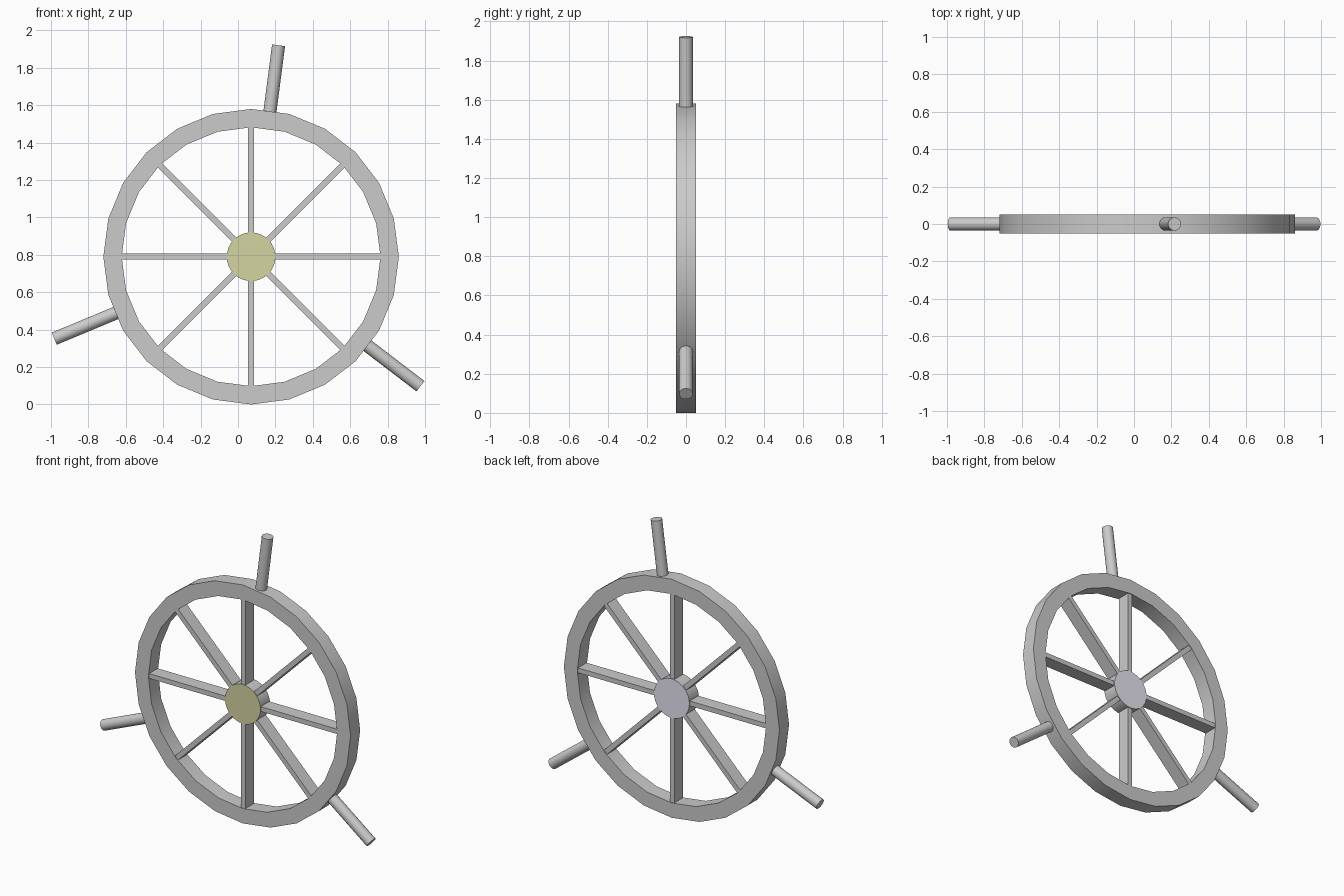
import bpy, bmesh, math
from mathutils import Matrix, Vector

if "Cube" in bpy.data.objects:
    bpy.data.objects.remove(bpy.data.objects["Cube"])

C = Vector((0.07, 0, 0.79))          # wheel centre
R_OUT, R_IN, HALF = 0.79, 0.692, 0.05
HUB_R = 0.13


def finish(name, bm, smooth=True):
    bmesh.ops.recalc_face_normals(bm, faces=bm.faces)
    me = bpy.data.meshes.new(name)
    bm.to_mesh(me)
    bm.free()
    ob = bpy.data.objects.new(name, me)
    bpy.context.collection.objects.link(ob)
    if smooth:
        bpy.ops.object.select_all(action='DESELECT')
        ob.select_set(True)
        bpy.context.view_layer.objects.active = ob
        bpy.ops.object.shade_smooth_by_angle(angle=math.radians(30))
    return ob


def material(name, color):
    m = bpy.data.materials.new(name)
    m.diffuse_color = color
    m.use_nodes = True
    m.node_tree.nodes["Principled BSDF"].inputs["Base Color"].default_value = m.diffuse_color
    return m


def radial(angle, r):
    """Move an x-aligned part out to radius r, then turn it about the hub."""
    return (Matrix.Translation(C) @ Matrix.Rotation(-angle, 4, 'Y')
            @ Matrix.Translation((r, 0, 0)))


# rim: rectangular section spun into a 24-sided ring
bm = bmesh.new()
section = [(R_IN, -HALF), (R_OUT, -HALF), (R_OUT, HALF), (R_IN, HALF)]
verts = [bm.verts.new(C + Vector((r, y, 0))) for r, y in section]
edges = [bm.edges.new((verts[i], verts[(i + 1) % 4])) for i in range(4)]
bmesh.ops.spin(bm, geom=verts + edges, cent=C, axis=(0, 1, 0),
               angle=math.tau, steps=24, use_merge=True)
bmesh.ops.remove_doubles(bm, verts=bm.verts, dist=1e-4)
finish("rim", bm)

# eight flat spokes from hub to rim
for i in range(8):
    bm = bmesh.new()
    a, b = HUB_R - 0.01, R_IN + 0.005
    m = radial(i * math.tau / 8, (a + b) / 2) @ Matrix.Diagonal((b - a, 0.09, 0.032, 1))
    bmesh.ops.create_cube(bm, size=1, matrix=m)
    finish(f"spoke_{i + 1}", bm, smooth=False)

# hub: grey barrel, olive front cap, pale lavender back cap
bm = bmesh.new()
bmesh.ops.create_cone(bm, cap_ends=True, segments=32, radius1=HUB_R, radius2=HUB_R,
                      depth=2 * HALF,
                      matrix=Matrix.Translation(C) @ Matrix.Rotation(math.pi / 2, 4, 'X'))
hub = finish("hub", bm)
for m in (material("hub_grey", (0.8, 0.8, 0.8, 1)),
          material("cap_olive", (0.66, 0.66, 0.36, 1)),
          material("cap_lavender", (0.8, 0.78, 0.88, 1))):
    hub.data.materials.append(m)
for p in hub.data.polygons:
    if abs(p.normal.y) > 0.9:
        p.material_index = 1 if p.normal.y < 0 else 2

# three round handles sticking out of the rim
for i in range(3):
    bm = bmesh.new()
    a, b = R_OUT - 0.03, 1.14
    m = radial(math.radians(82.6 + 120 * i), (a + b) / 2) @ Matrix.Rotation(math.pi / 2, 4, 'Y')
    bmesh.ops.create_cone(bm, cap_ends=True, segments=24, radius1=0.035, radius2=0.035,
                          depth=b - a, matrix=m)
    finish(f"handle_{i + 1}", bm)
